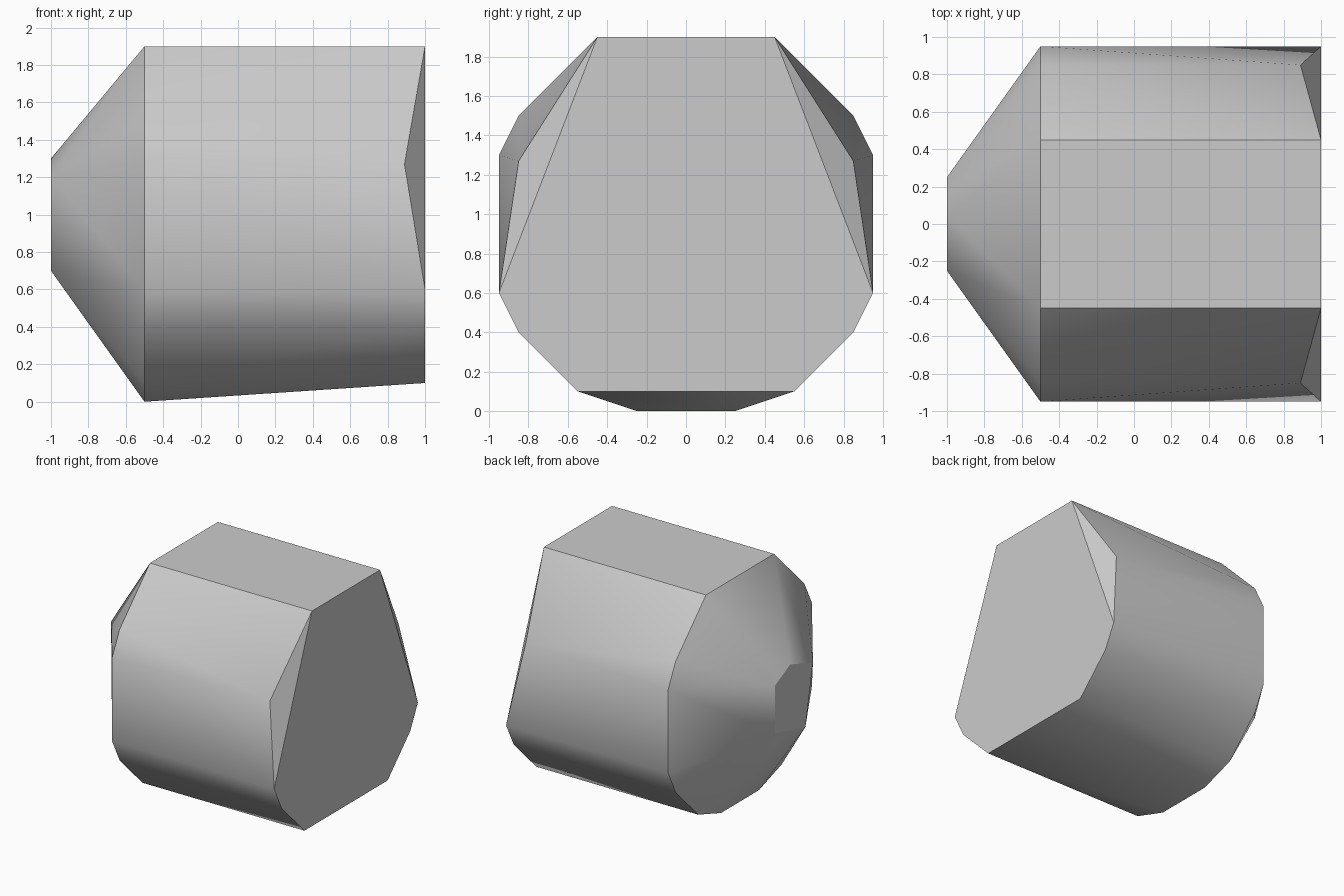
import bpy
import bmesh
import math

cube = bpy.data.objects.get("Cube")
if cube:
    bpy.data.objects.remove(cube, do_unlink=True)


def grey_material():
    mat = bpy.data.materials.new("light grey")
    colour = (0.6, 0.6, 0.6, 1)
    mat.use_nodes = True
    mat.diffuse_color = colour
    mat.node_tree.nodes["Principled BSDF"].inputs["Base Color"].default_value = colour
    return mat


def mirrored(x, half_profile):
    """Cross-section points at x, mirrored front to back."""
    return [(x, side * y, z) for y, z in half_profile for side in (-1, 1)]


# Lower sides shared by the body ring and the flat end
lower_side = [(0.95, 0.6), (0.85, 0.4), (0.55, 0.1)]

# Body ring, where the nose taper starts
body_ring = mirrored(-0.5, [(0.45, 1.9), (0.85, 1.5), (0.95, 1.3)] + lower_side + [(0.25, 0)])

# Flat end with its two chamfer corners
flat_end = mirrored(1, [(0.45, 1.9)] + lower_side)
chamfer_corners = mirrored(0.89, [(0.85, 1.27)])

# Small flat nose, slightly uneven
nose_outline = [(0.25, 0.8), (0.25, 1.2), (0.05, 1.3), (-0.25, 1.2), (-0.15, 0.7)]
nose = [(-1, y, z) for y, z in nose_outline]

# Skin the sections into one convex shell
bm = bmesh.new()
for point in body_ring + flat_end + chamfer_corners + nose:
    bm.verts.new(point)
bmesh.ops.convex_hull(bm, input=bm.verts)
bmesh.ops.dissolve_limit(bm, angle_limit=math.radians(0.5), verts=bm.verts, edges=bm.edges)
bmesh.ops.recalc_face_normals(bm, faces=bm.faces)

mesh = bpy.data.meshes.new("tapered_body")
bm.to_mesh(mesh)
bm.free()
mesh.materials.append(grey_material())

body = bpy.data.objects.new("tapered_body", mesh)
bpy.context.collection.objects.link(body)
bpy.ops.object.select_all(action="DESELECT")
body.select_set(True)
bpy.context.view_layer.objects.active = body
bpy.ops.object.shade_smooth_by_angle(angle=math.radians(30))
